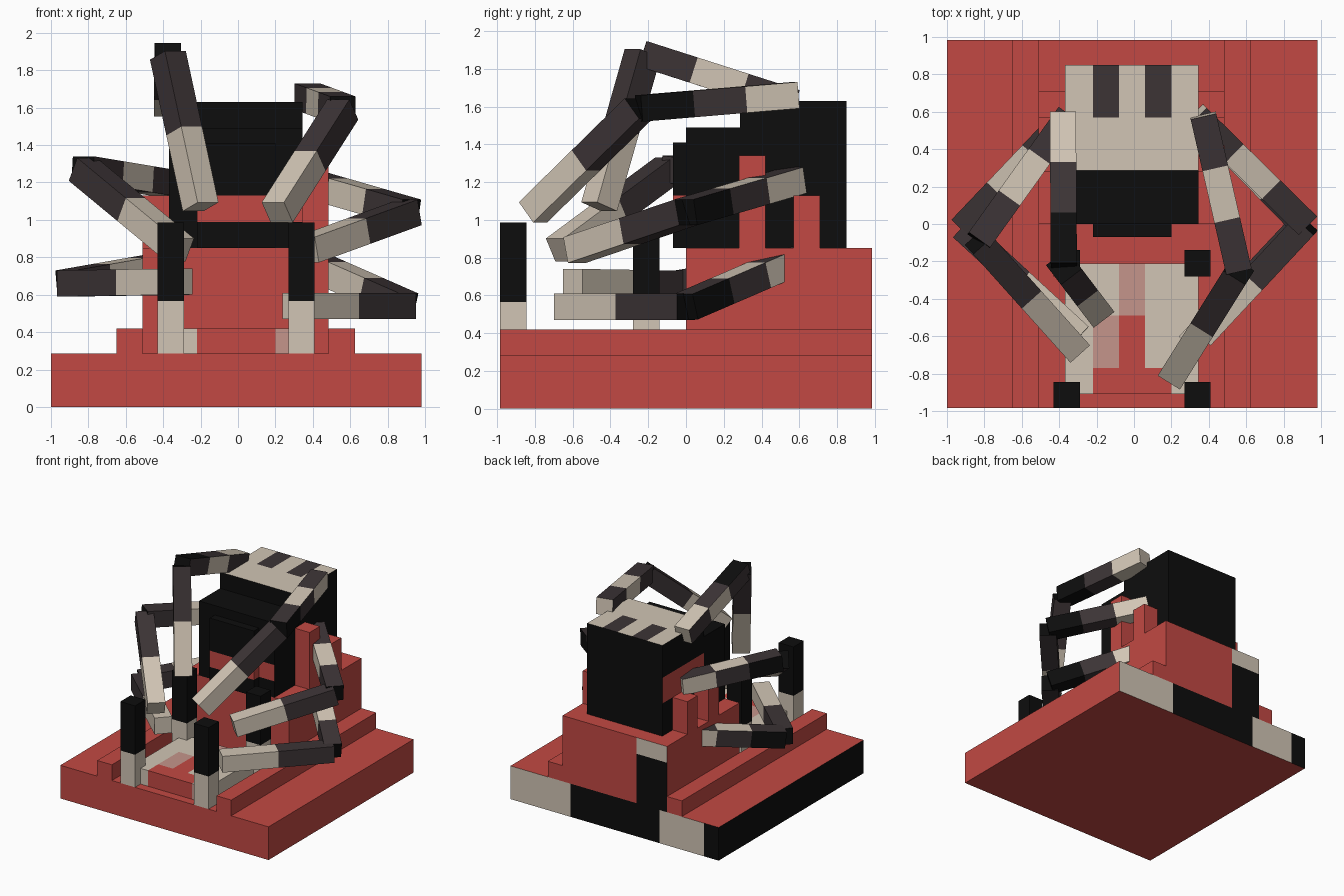
import bpy, bmesh
from mathutils import Vector, Matrix

cube = bpy.data.objects.get("Cube")
if cube:
    bpy.data.objects.remove(cube, do_unlink=True)

# Palette
COLOURS = {
    "red": (0.54, 0.066, 0.056),
    "cream": (0.64, 0.56, 0.46),
    "charcoal": (0.045, 0.034, 0.036),
    "black": (0.004, 0.004, 0.004),
    "pink": (0.56, 0.30, 0.26),
}
NAMES = list(COLOURS)
MATERIALS = []
for colour_name, rgb in COLOURS.items():
    m = bpy.data.materials.new(colour_name)
    m.use_nodes = True
    m.diffuse_color = (*rgb, 1)
    m.node_tree.nodes["Principled BSDF"].inputs["Base Color"].default_value = (*rgb, 1)
    MATERIALS.append(m)


def block(name, lo, hi, rule, cuts=(), matrix=None):
    """Box from lo to hi, sliced at (axis, value) cuts and painted by rule(centre, normal)."""
    bm = bmesh.new()
    bmesh.ops.create_cube(bm, size=1)
    lo, hi = Vector(lo), Vector(hi)
    for v in bm.verts:
        v.co = Vector(hi[i] if v.co[i] > 0 else lo[i] for i in range(3))
    for axis, value in cuts:
        n = Vector((0, 0, 0))
        n[axis] = 1
        bmesh.ops.bisect_plane(bm, geom=bm.verts[:] + bm.edges[:] + bm.faces[:],
                               plane_co=n * value, plane_no=n)
    bm.normal_update()
    for f in bm.faces:
        pick = rule if isinstance(rule, str) else rule(f.calc_center_median(), f.normal)
        f.material_index = NAMES.index(pick)
    if matrix:
        bm.transform(matrix)
    mesh = bpy.data.meshes.new(name)
    bm.to_mesh(mesh)
    bm.free()
    for m in MATERIALS:
        mesh.materials.append(m)
    obj = bpy.data.objects.new(name, mesh)
    bpy.context.collection.objects.link(obj)
    return obj


# Base slab with patterned back and black side
def base_rule(c, n):
    if n.x < -0.5:
        return "black"
    if n.y > 0.5:
        return "cream" if c.x > 0.41 or -0.86 < c.x < -0.44 else "black"
    return "red"


block("base", (-1, -0.985, 0), (0.98, 0.985, 0.285), base_rule,
      [(0, 0.41), (0, -0.44), (0, -0.86)])

# Low rails along both sides
for side, x in (("right", -0.65), ("left", 0.485)):
    block(side + "_rail", (x, -0.985, 0.285), (x + 0.14, 0.985, 0.42), "red")


# Body block with a striped back corner
def body_rule(c, n):
    if n.y > 0.5 and c.x < -0.22:
        return "cream" if c.z > 0.71 else "black"
    return "red"


block("body", (-0.51, 0, 0.285), (0.485, 0.985, 0.85), body_rule,
      [(0, -0.22), (2, 0.71)])

# Upright fins beside the head
for side, x, tall in (("right", -0.51, 1.13), ("left", 0.345, 1.34)):
    block(side + "_front_fin", (x, 0.28, 0.85), (x + 0.14, 0.42, tall), "red")
    block(side + "_rear_fin", (x, 0.57, 0.85), (x + 0.14, 0.71, 1.13), "red")


# Head: crown, lower brow and snout
def crown_rule(c, n):
    if n.z > 0.5:
        striped = c.y > 0.57 and (-0.22 < c.x < -0.08 or 0.06 < c.x < 0.2)
        return "charcoal" if striped else "cream"
    if n.x < -0.5 and 1.13 < c.z < 1.35:
        return "red"
    return "black"


block("head_crown", (-0.37, 0.285, 0.85), (0.345, 0.85, 1.63), crown_rule,
      [(1, 0.57), (0, -0.22), (0, -0.08), (0, 0.06), (0, 0.2), (2, 1.13), (2, 1.35)])


def mouth_rule(c, n):
    return "red" if 0.99 < c.z < 1.13 and c.x > -0.22 and n.y < -0.5 else "black"


def snout_rule(c, n):
    return "red" if 0.99 < c.z < 1.13 else "black"


block("head_brow", (-0.37, 0, 0.85), (0.345, 0.285, 1.49), mouth_rule,
      [(0, -0.22), (0, 0.2), (2, 0.99), (2, 1.13)])
block("snout", (-0.22, -0.07, 0.85), (0.2, 0, 1.41), snout_rule,
      [(2, 0.99), (2, 1.13)])


# Patterned plate in front of the body
def plate_rule(c, n):
    if n.y < -0.5:
        return "cream" if c.x < -0.22 else "red" if c.x < 0.2 else "pink"
    if n.z > 0.5:
        if c.y < -0.77:
            return "red" if -0.22 < c.x < 0.2 else "cream"
        if -0.08 < c.x < 0.06:
            return "red" if c.y < -0.49 else "pink"
        if -0.22 < c.x < -0.08 and c.y < -0.49:
            return "pink"
    return "cream"


block("floor_plate", (-0.37, -0.91, 0.285), (0.345, -0.21, 0.42), plate_rule,
      [(0, -0.22), (0, -0.08), (0, 0.06), (0, 0.2), (1, -0.77), (1, -0.49)])

# Four two-tone posts
for side, x in (("right", -0.43), ("left", 0.27)):
    for place, y in (("front", -0.985), ("rear", -0.28)):
        block(f"{side}_{place}_post", (x, y, 0.285), (x + 0.14, y + 0.14, 0.985),
              lambda c, n: "cream" if c.z < 0.565 else "black", [(2, 0.565)])


# Jointed limbs: each a square beam running along its local y axis
def beam(name, start, end, rule_for_length, cut_fractions):
    start, end = Vector(start), Vector(end)
    along = (end - start).normalized()
    across = along.cross(Vector((0, 0, 1))).normalized()
    up = across.cross(along)
    matrix = Matrix.Translation(start) @ Matrix((across, along, up)).transposed().to_4x4()
    length = (end - start).length
    h = 0.07
    block(name, (-h, 0, -h), (h, length, h), rule_for_length(length),
          [(1, length * f) for f in cut_fractions], matrix)


def limb(name, shoulder, elbow, tip, outer_on_top=False):
    side = 1 if shoulder[0] > 0 else -1

    def upper(length):
        def rule(c, n):
            third = min(2, int(3 * c.y / length))
            outer = n.z > 0.5 if outer_on_top else n.x * side < -0.5
            if abs(n.y) > 0.5:
                return "black" if third else "cream"
            if outer or n.z < -0.5:
                return ("cream", "charcoal", "black")[third]
            return ("charcoal", "cream", "charcoal")[third]
        return rule

    def lower(length):
        def rule(c, n):
            if n.y < -0.5:
                return "black"
            return "charcoal" if c.y < length / 2 else "cream"
        return rule

    beam(name + "_upper", shoulder, elbow, upper, (1 / 3, 2 / 3))
    beam(name + "_lower", elbow, tip, lower, (0.5,))


limb("left_top_limb", (0.37, 0.58, 1.66), (0.56, -0.25, 1.59), (0.21, -0.81, 1.04))
limb("left_middle_limb", (0.33, 0.58, 1.21), (0.92, 0.0, 1.04), (0.37, -0.59, 0.84))
limb("left_bottom_limb", (0.33, 0.58, 0.79), (0.9, 0.0, 0.54), (0.29, -0.65, 0.54))
limb("right_top_limb", (-0.38, 0.58, 1.62), (-0.375, -0.23, 1.88), (-0.2, -0.46, 1.07), True)
limb("right_middle_limb", (-0.35, 0.58, 1.19), (-0.83, -0.09, 1.27), (-0.31, -0.67, 0.84))
limb("right_bottom_limb", (-0.35, 0.58, 0.76), (-0.92, -0.02, 0.66), (-0.29, -0.6, 0.67))
